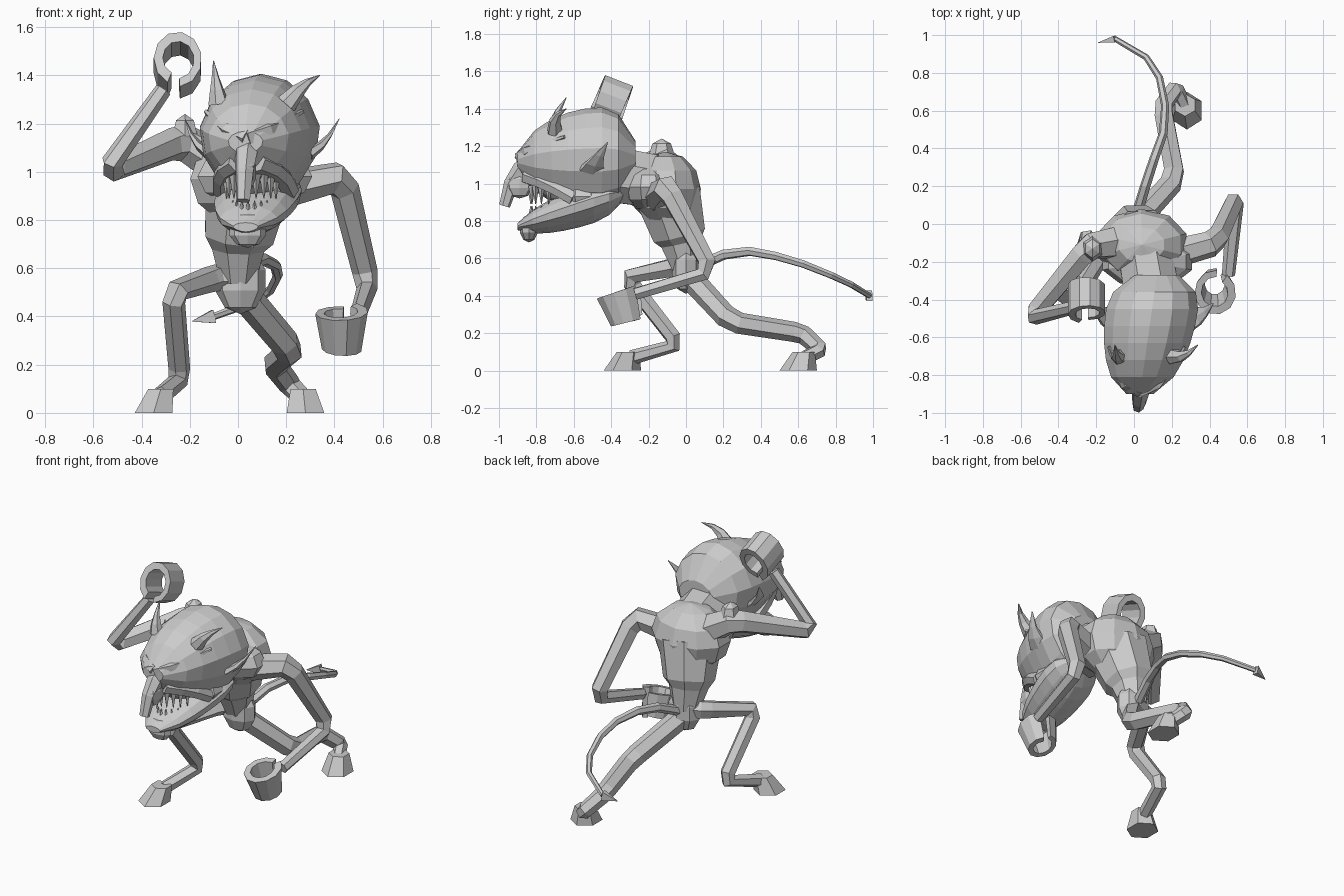
import bpy, bmesh, math
from mathutils import Vector

default_cube = bpy.data.objects.get("Cube")
if default_cube:
    bpy.data.objects.remove(default_cube, do_unlink=True)

stone = bpy.data.materials.new("stone grey")
stone.use_nodes = True
stone.diffuse_color = (.6, .6, .6, 1)
shader = stone.node_tree.nodes["Principled BSDF"]
shader.inputs["Base Color"].default_value = stone.diffuse_color

right, back, up = Vector((1, 0, 0)), Vector((0, 1, 0)), Vector((0, 0, 1))


def finish(name, bm):
    bmesh.ops.recalc_face_normals(bm, faces=bm.faces)
    mesh = bpy.data.meshes.new(name)
    bm.to_mesh(mesh)
    bm.free()
    mesh.materials.append(stone)
    part = bpy.data.objects.new(name, mesh)
    bpy.context.collection.objects.link(part)


# Skin bridged over a row of rings, closed at both ends
def loft(name, rings):
    bm = bmesh.new()
    rows = [[bm.verts.new(point) for point in ring] for ring in rings]
    for low, high in zip(rows, rows[1:]):
        for i in range(len(low)):
            bm.faces.new((low[i - 1], low[i], high[i], high[i - 1]))
    bm.faces.new(rows[0])
    bm.faces.new(rows[-1])
    finish(name, bm)


# Faceted ellipsoid
def blob(name, centre, size, sides=10):
    bm = bmesh.new()
    bmesh.ops.create_uvsphere(bm, u_segments=sides, v_segments=sides // 2 + 1, radius=1)
    bmesh.ops.scale(bm, vec=size, verts=bm.verts)
    bmesh.ops.translate(bm, vec=centre, verts=bm.verts)
    finish(name, bm)


# Elliptical ring whose lower half may be narrowed
def oval(centre, across, along, sides, narrowing=0):
    ring = []
    for i in range(sides):
        angle = math.tau * (i + .5) / sides
        rise = math.sin(angle)
        width = math.cos(angle) * (1 + narrowing * min(rise, 0))
        ring.append(Vector(centre) + across * width + along * rise)
    return ring


# Tapering limb along a path whose corners are cut
def limb(name, corners, start, end, cut=.12, sides=6, flat=1, side=None):
    corners = [Vector(corner) for corner in corners]
    path = [corners[0]]
    for before, corner, after in zip(corners, corners[1:], corners[2:]):
        path += [corner.lerp(before, cut), corner.lerp(after, cut)]
    path.append(corners[-1])
    last = len(path) - 1
    rings = []
    for i, point in enumerate(path):
        arriving = (point - path[max(i - 1, 0)]).normalized()
        leaving = (path[min(i + 1, last)] - point).normalized()
        heading = (arriving + leaving).normalized()
        side = side or heading.orthogonal()
        side = (side - heading * side.dot(heading)).normalized()
        radius = start + (end - start) * i / last
        rings.append(oval(point, side * radius, heading.cross(side) * radius * flat, sides))
    loft(name, rings)


# Body
blob("pelvis", (.01, 0, .55), (.11, .08, .14), 8)
limb("waist", [(0, 0, .55), (0, -.03, .7), (.04, -.1, .95)], .08, .19, sides=8)
blob("ribcage", (.04, -.11, .97), (.25, .19, .2))
blob("chest", (.07, -.2, .98), (.25, .14, .13))
limb("neck", [(.05, -.1, 1), (.1, -.4, 1.05)], .15, .16, sides=8)


# Head, turned slightly aside as it reaches forward
def on_head(offset, y, z):
    return Vector((.16 + y / 7 + offset, y, z))


def head_loft(name, rear, front, width, height):
    rows = 8
    rings = []
    for i in range(rows):
        t = i / (rows - 1)
        reach = (t - .3) / (.72 if t > .3 else .33)
        bulge = (1 - reach * reach) ** .6
        centre = on_head(0, *rear.lerp(front, t))
        rings.append(oval(centre, right * width * bulge ** .7, up * height * bulge, 14, .3))
    loft(name, rings)


head_loft("skull", Vector((-.27, 1.13)), Vector((-.9, 1.12)), .25, .28)
head_loft("lower_jaw", Vector((-.33, .95)), Vector((-.9, .77)), .18, .11)
blob("jaw_muscle", on_head(0, -.55, .93), (.18, .14, .1))
blob("chin", on_head(0, -.84, .76), (.08, .05, .075), 8)
nose = [on_head(0, -.8, 1.12), on_head(0, -.92, 1.05), on_head(0, -.97, .88)]
limb("hooked_nose", nose, .06, .03, .3)
blob("nose_bridge", on_head(0, -.89, 1), (.045, .08, .08), 8)

# Paired face parts
for name, s in (("left", 1), ("right", -1)):
    brow = [on_head(0, -.88, 1.14), on_head(s * .1, -.84, 1.18), on_head(s * .2, -.65, 1.25)]
    limb(name + "_brow", brow, .04, .01, sides=5)
    cheek = [on_head(s * .04, -.85, 1.04), on_head(s * .12, -.74, 1), on_head(s * .14, -.6, .92)]
    limb(name + "_cheek", cheek, .045, .04, .3)
    blob(name + "_eye", on_head(s * .07, -.85, 1.1), (.03, .03, .03), 6)
    horn = [on_head(s * .14, -.7, 1.28), on_head(.03 + s * .18, -.7, 1.36),
            on_head(.05 + s * .22, -.64, 1.43 - s * .03)]
    limb(name + "_horn", horn, .045, .002, .3)
    ear = [on_head(s * .2, -.5, 1.07), on_head(s * .27, -.48, 1.12),
           on_head(s * .32, -.42, 1.22)]
    limb(name + "_ear", ear, .08, .003, .3, flat=.35, side=back)

# Teeth along both jaws
for name, gum, tip, spread in (("upper", .99, .89, .11), ("lower", .8, .88, .09)):
    for i in range(-4, 5):
        angle = i * .3
        offset, y = spread * math.sin(angle), -.68 - .15 * math.cos(angle)
        limb(name + "_tooth", [on_head(offset, y, gum), on_head(offset, y, tip)],
             .02, .002, sides=4)

# Arms, one hanging and one raised
limb("left_arm", [(.2, -.16, .93), (.43, -.1, .98), (.54, .14, .53), (.5, -.27, .41)], .08, .035)
limb("right_arm", [(-.1, -.1, 1.05), (-.24, -.12, 1.13), (-.55, -.5, 1), (-.31, -.44, 1.34)],
     .09, .035)
blob("right_shoulder", (-.22, -.13, 1.15), (.06, .07, .09), 6)


# Curled hand: a broad band swept from palm to fingertips
def hand(name, centre, axis, radius, stretch, start, end, flare):
    axis = Vector(axis).normalized()
    rise = right.cross(axis) * stretch
    steps = 10
    rings = []
    for i in range(steps + 1):
        t = i / steps
        angle = math.radians(start + (end - start) * t)
        spoke = (right * math.cos(angle) + rise * math.sin(angle)) * radius
        edge = axis * (.09 - .02 * t)
        hollow = .6 + t / 10
        section = [spoke + edge, spoke * flare - edge,
                   spoke * flare * hollow - edge, spoke * hollow + edge]
        rings.append([Vector(centre) + corner for corner in section])
    loft(name, rings)


hand("left_hand", (.43, -.34, .34), (0, -.3, 1), .11, 1.1, -55, 275, .75)
hand("right_hand", (-.25, -.4, 1.44), (0, .9, -.35), .1, 1.2, 245, -85, 1)

# Legs
limb("right_leg", [(0, 0, .56), (-.1, -.03, .56), (-.27, -.32, .5), (-.24, -.04, .14),
                   (-.32, -.29, .07)], .06, .04)
limb("left_leg", [(0, 0, .52), (.22, .24, .26), (.15, .62, .2), (.22, .72, .11),
                  (.28, .6, .05)], .065, .04)

# Hooves with a wide sole and a narrow top
for name, x, y, lean in (("right", -.35, -.34, .03), ("left", .28, .6, -.01)):
    sole = oval((x, y, 0), right * .09, back * .1, 6)
    top = oval((x + lean, y + .03, .1), right * .06, back * .06, 6)
    loft(name + "_hoof", [sole, top])

# Tail with its barbed tip
limb("tail", [(0, 0, .53), (.08, .27, .65), (.18, .55, .6), (.12, .85, .48), (-.1, .98, .4)],
     .03, .015, .25)
limb("tail_barb", [(-.1, .98, .4), (-.19, .96, .38)], .04, .002, sides=4, flat=.6, side=up)
